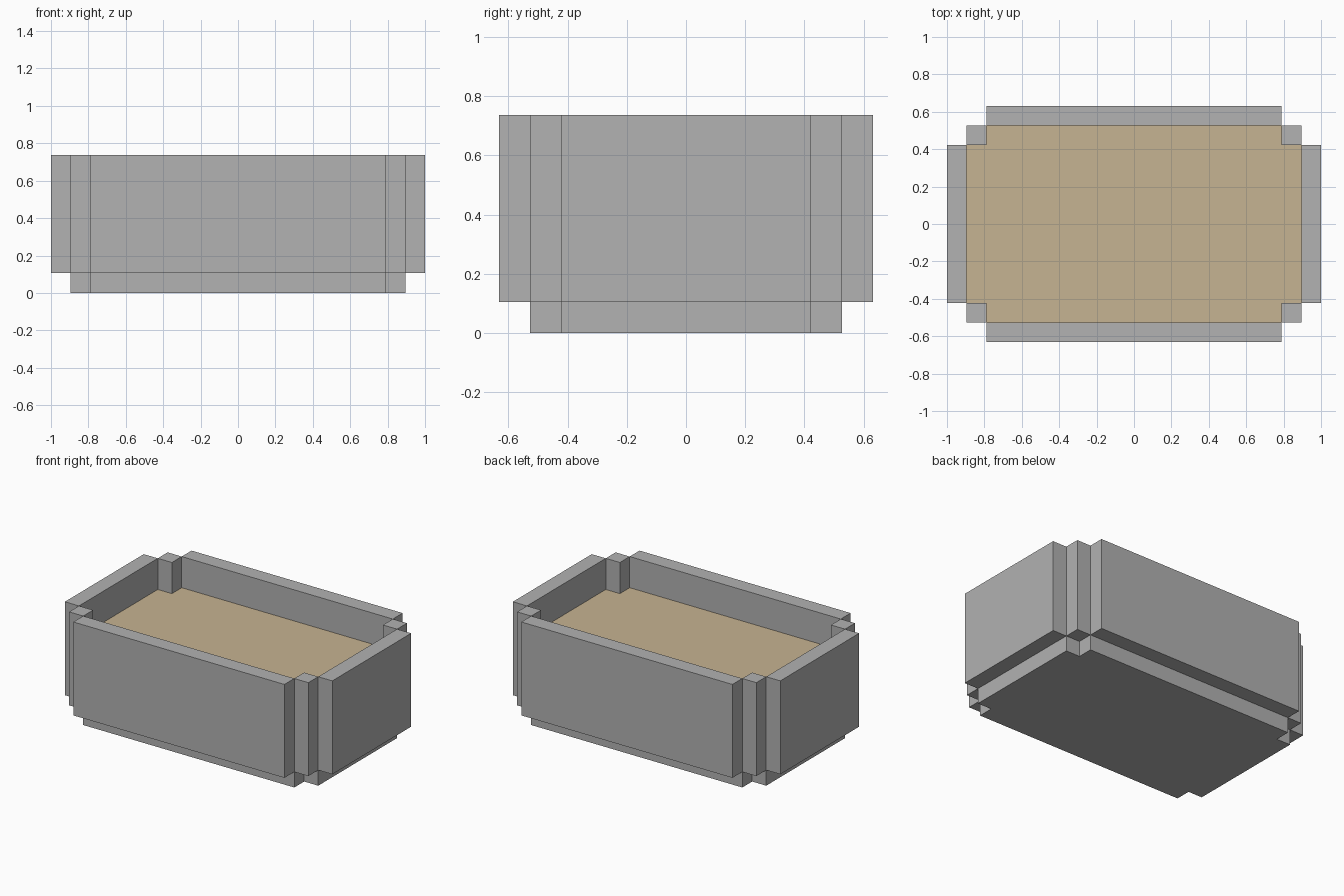
import bpy
import bmesh

if "Cube" in bpy.data.objects:
    bpy.data.objects.remove(bpy.data.objects["Cube"])

U = 2 / 19  # one block unit; the tray is 19 x 12 x 7 units


def material(name, rgb):
    m = bpy.data.materials.new(name)
    m.diffuse_color = (*rgb, 1)
    m.use_nodes = True
    m.node_tree.nodes["Principled BSDF"].inputs["Base Color"].default_value = m.diffuse_color
    return m


stone = material("grey stone", (0.445, 0.445, 0.445))
sand = material("pale sand", (0.565, 0.451, 0.287))


def prism(name, outline, z0, z1, mat):
    """Extrude a flat outline (in block units) from z0 to z1."""
    bm = bmesh.new()
    face = bm.faces.new([bm.verts.new((x * U, y * U, z0 * U)) for x, y in outline])
    top = bmesh.ops.extrude_face_region(bm, geom=[face])["geom"]
    moved = [v for v in top if isinstance(v, bmesh.types.BMVert)]
    bmesh.ops.translate(bm, verts=moved, vec=(0, 0, (z1 - z0) * U))
    bmesh.ops.recalc_face_normals(bm, faces=bm.faces)
    mesh = bpy.data.meshes.new(name)
    bm.to_mesh(mesh)
    bm.free()
    mesh.materials.append(mat)
    obj = bpy.data.objects.new(name, mesh)
    bpy.context.collection.objects.link(obj)
    return obj


def box(name, x0, x1, y0, y1, z0, z1, mat):
    return prism(name, [(x0, y0), (x1, y0), (x1, y1), (x0, y1)], z0, z1, mat)


# Base and filling share a rectangle outline with notched corners
quarter = [(8.5, 4), (7.5, 4), (7.5, 5)]
notched = (quarter + [(-x, y) for x, y in reversed(quarter)]
           + [(-x, -y) for x, y in quarter]
           + [(x, -y) for x, y in reversed(quarter)])
prism("base", notched, 0, 1, stone)
prism("sand_filling", notched, 1, 5, sand)

# Long walls at front and back
for label, y in (("front", -5.5), ("back", 5.5)):
    box(label + "_wall", -7.5, 7.5, y - 0.5, y + 0.5, 1, 7, stone)

# Short walls and corner posts on each side
for side, s in (("left", -1), ("right", 1)):
    box(side + "_wall", s * 9 - 0.5, s * 9 + 0.5, -4, 4, 1, 7, stone)
    for label, y in (("front", -4.5), ("back", 4.5)):
        box(f"{label}_{side}_post", s * 8 - 0.5, s * 8 + 0.5, y - 0.5, y + 0.5, 1, 7, stone)
